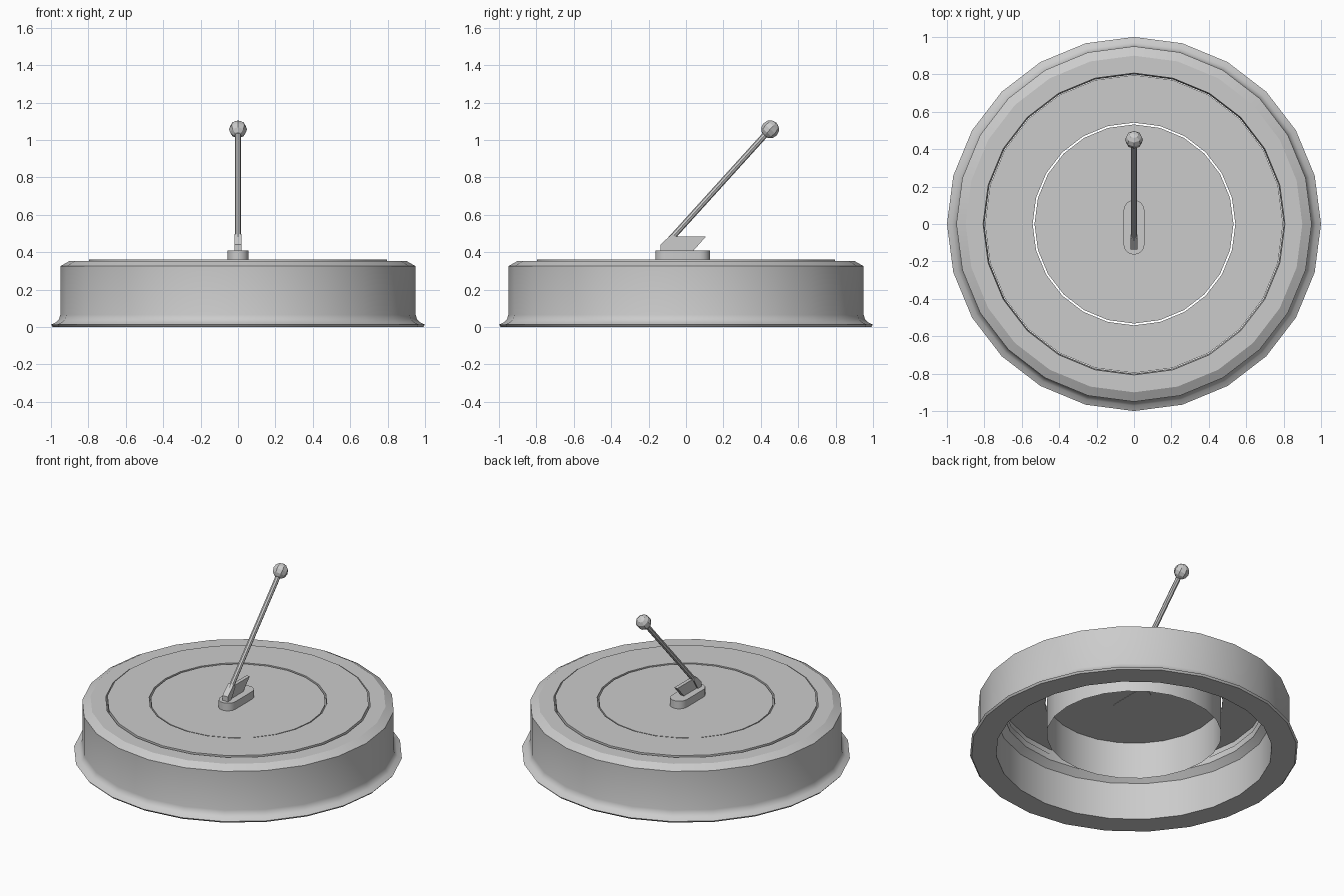
import bpy, bmesh, math
from mathutils import Vector

if "Cube" in bpy.data.objects:
    bpy.data.objects.remove(bpy.data.objects["Cube"])

SIDES = 24


def add_object(name, bm, smooth=True):
    bmesh.ops.recalc_face_normals(bm, faces=bm.faces)
    mesh = bpy.data.meshes.new(name)
    bm.to_mesh(mesh)
    bm.free()
    obj = bpy.data.objects.new(name, mesh)
    bpy.context.collection.objects.link(obj)
    if smooth:
        bpy.ops.object.select_all(action='DESELECT')
        obj.select_set(True)
        bpy.context.view_layer.objects.active = obj
        bpy.ops.object.shade_smooth_by_angle(angle=math.radians(28))
    return obj


def lathe(name, profile, closed=False):
    """Spin an (r, z) profile around the z axis; r = 0 makes a cap."""
    bm = bmesh.new()
    verts = [bm.verts.new((r, 0, z)) for r, z in profile]
    pairs = list(zip(verts, verts[1:] + verts[:1]))
    edges = [bm.edges.new(p) for p in (pairs if closed else pairs[:-1])]
    bmesh.ops.spin(bm, geom=verts + edges, cent=(0, 0, 0), axis=(0, 0, 1),
                   angle=2 * math.pi, steps=SIDES)
    bmesh.ops.remove_doubles(bm, verts=bm.verts, dist=1e-4)
    return add_object(name, bm)


def prism(name, points, depth):
    """Extrude a flat outline of 3D points along a vector."""
    bm = bmesh.new()
    face = bm.faces.new([bm.verts.new(p) for p in points])
    ext = bmesh.ops.extrude_face_region(bm, geom=[face], use_keep_orig=True)
    moved = [v for v in ext["geom"] if isinstance(v, bmesh.types.BMVert)]
    bmesh.ops.translate(bm, verts=moved, vec=depth)
    return add_object(name, bm)


def side_plate(name, outline, half):
    return prism(name, [(-half, y, z) for y, z in outline], (2 * half, 0, 0))


# Outer housing with flared foot, chamfered rim and hollow underside
lathe("housing", [(0.84, 0), (0.99, 0), (1.0, 0.012), (0.972, 0.026),
                  (0.957, 0.042), (0.95, 0.065), (0.95, 0.325),
                  (0.90, 0.353), (0.807, 0.353), (0.80, 0.29), (0.84, 0.25)],
      closed=True)

# Middle ring plate with short turned-down lips
lathe("ring_plate", [(0.797, 0.325), (0.797, 0.36), (0.542, 0.36), (0.542, 0.325)])

# Central inverted cup
lathe("center_cup", [(0, 0.357), (0.532, 0.357), (0.532, 0.11)])

# Rounded lever base
outline = []
for cy, start in ((0.072, 0), (-0.108, math.pi)):
    for i in range(9):
        a = start + math.pi * i / 8
        outline.append((0.056 * math.cos(a), cy + 0.056 * math.sin(a), 0.355))
prism("lever_base", outline, (0, 0, 0.053))

# Lever bracket and collar
side_plate("lever_bracket", [(-0.12, 0.405), (0.037, 0.405), (0.107, 0.484),
                             (-0.075, 0.484)], 0.012)
side_plate("lever_collar", [(-0.136, 0.405), (-0.10, 0.405), (-0.055, 0.478),
                            (-0.075, 0.498), (-0.136, 0.44)], 0.02)

# Slanted rod
start, end = Vector((0, -0.10, 0.45)), Vector((0, 0.45, 1.057))
bm = bmesh.new()
bmesh.ops.create_cone(bm, cap_ends=True, segments=8, radius1=0.016, radius2=0.016,
                      depth=(end - start).length)
turn = Vector((0, 0, 1)).rotation_difference(end - start)
bmesh.ops.rotate(bm, verts=bm.verts, cent=(0, 0, 0), matrix=turn.to_matrix())
bmesh.ops.translate(bm, verts=bm.verts, vec=(start + end) / 2)
add_object("lever_rod", bm, smooth=False)

# Ball knob
bm = bmesh.new()
bmesh.ops.create_uvsphere(bm, u_segments=8, v_segments=6, radius=0.048)
bmesh.ops.rotate(bm, verts=bm.verts, cent=(0, 0, 0), matrix=turn.to_matrix())
bmesh.ops.translate(bm, verts=bm.verts, vec=end)
add_object("ball_knob", bm, smooth=False)
